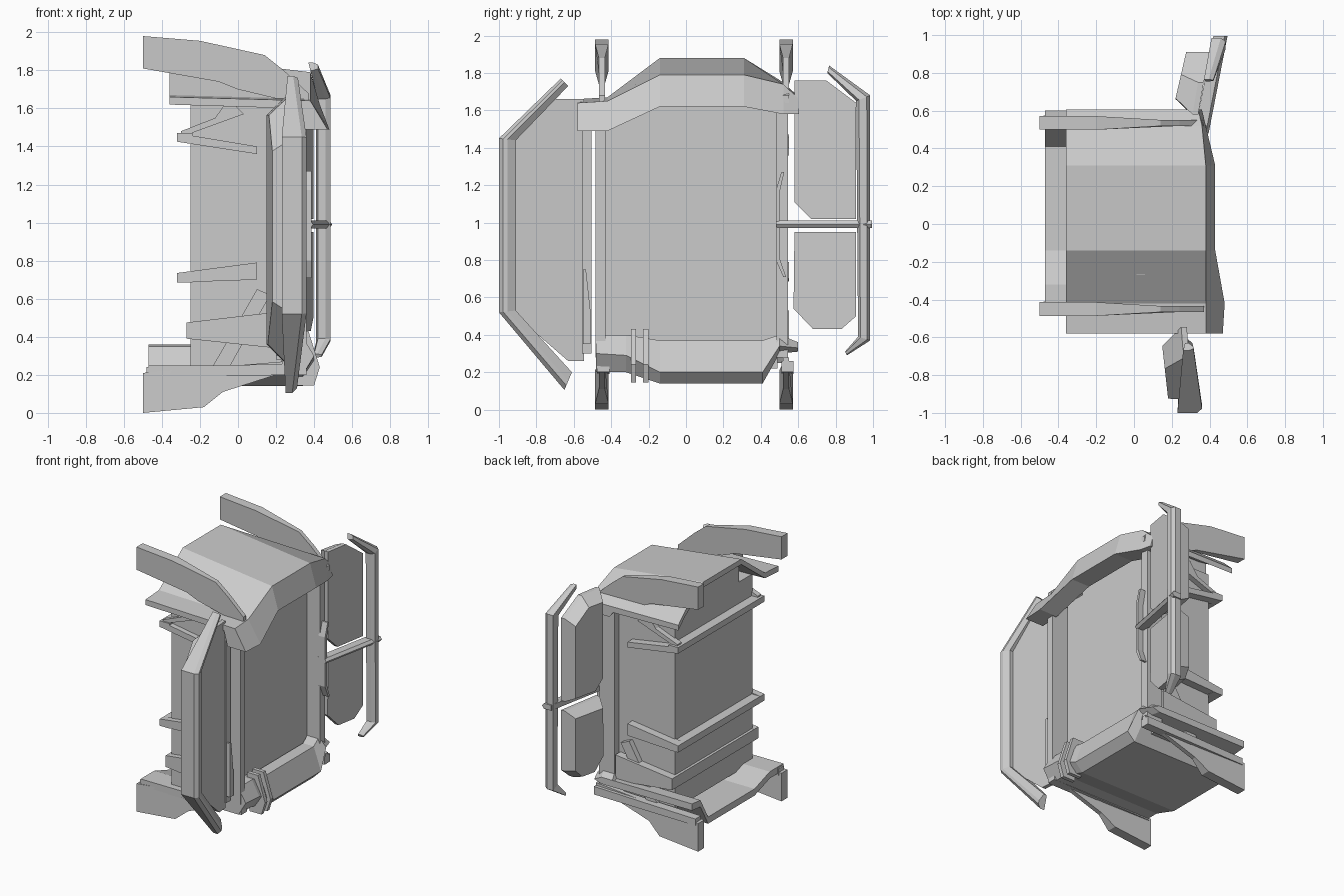
import bpy, bmesh


def loft(name, sections):
    """Closed solid through equal-length rings of points."""
    bm = bmesh.new()
    rings = [[bm.verts.new(p) for p in s] for s in sections]
    n = len(rings[0])
    for a, b in zip(rings, rings[1:]):
        for i in range(n):
            j = (i + 1) % n
            bm.faces.new((a[i], a[j], b[j], b[i]))
    bm.faces.new(rings[0])
    bm.faces.new(rings[-1][::-1])
    bmesh.ops.recalc_face_normals(bm, faces=bm.faces)
    me = bpy.data.meshes.new(name)
    bm.to_mesh(me)
    bm.free()
    ob = bpy.data.objects.new(name, me)
    bpy.context.collection.objects.link(ob)
    return ob


def box(name, x, y, z):
    q = [(x[0], y[0]), (x[1], y[0]), (x[1], y[1]), (x[0], y[1])]
    return loft(name, [[(a, b, h) for a, b in q] for h in z])


def plate(name, xz, y0, y1):
    """Side profile extruded across y."""
    return loft(name, [[(x, y, z) for x, z in xz] for y in (y0, y1)])


def slab(name, yz, front, depth, inset, ref):
    """Wing slab: tilted front outline, smaller back outline."""
    cy, cz = ref
    f = [(front(y), y, z) for y, z in yz]
    m = [(front(y) - 0.03, y, z) for y, z in yz]
    b = [(front(y) - depth, cy + (y - cy) * inset,
          cz + (z - cz) * (1 - (1 - inset) * 0.5)) for y, z in yz]
    return loft(name, [f, m, b])


def rim(name, stations, t1, t2):
    """Station: outer y,z, inner y,z, back x, front x. Ridge spans t1..t2."""
    secs = []
    for oy, oz, iy, iz, xb, xf in stations:
        m = lambda t: (oy + (iy - oy) * t, oz + (iz - oz) * t)
        secs.append([(xb, oy, oz), (xf - 0.025, oy, oz), (xf, *m(t1)),
                     (xf, *m(t2)), (xf - 0.025, iy, iz), (xb + 0.01, iy, iz)])
    return loft(name, secs)


# Main container body
box("body", (-0.25, 0.23), (-0.43, 0.49), (0.22, 1.63))
plate("body_top", [(-0.25, 1.6), (0.23, 1.6), (0.23, 1.72), (-0.25, 1.76)], -0.27, 0.46)

# Front pillars and side hinge strips
box("left_pillar", (0.2, 0.36), (-0.485, -0.43), (0.28, 1.6))
box("right_pillar", (0.21, 0.34), (0.485, 0.545), (0.28, 1.62))
box("left_hinge_strip", (0.2, 0.29), (-0.555, -0.505), (0.3, 1.62))
loft("left_hinge_plate", [[(x, -0.55, 0.35), (x, -0.51, 0.35), (x, -0.51, 0.52),
                           (x, -0.535, 0.75), (x, -0.55, 0.75)] for x in (0.28, 0.32)])

# Top cap: hood falling towards the front (y, rear top, front edge, lip low, front x)
secs = []
for y, t, m, l, f in [(-0.58, 1.66, 1.64, 1.49, 0.47), (-0.42, 1.67, 1.65, 1.49, 0.48),
                      (-0.14, 1.88, 1.79, 1.62, 0.43), (0.31, 1.88, 1.79, 1.62, 0.43),
                      (0.52, 1.75, 1.74, 1.58, 0.38), (0.605, 1.67, 1.66, 1.58, 0.36)]:
    e = min(0.38, f - 0.02)
    secs.append([(-0.36, y, t - 0.04), (-0.36, y, t), (e, y, m), (f, y, l),
                 (f - 0.15, y, l), (f - 0.18, y, m - 0.04)])
loft("top_cap", secs)

# Bottom cap: upturned tray (y, bottom, middle, high, front x)
secs = []
for y, b, m, h, f in [(-0.48, 0.2, 0.3, 0.4, 0.4), (-0.32, 0.2, 0.29, 0.4, 0.4),
                      (-0.14, 0.14, 0.2, 0.37, 0.4), (0.41, 0.14, 0.2, 0.37, 0.4),
                      (0.5, 0.3, 0.34, 0.4, 0.38), (0.6, 0.31, 0.33, 0.36, 0.34)]:
    u = b + 0.05
    secs.append([(-0.47, y, u), (-0.47, y, b), (f - 0.06, y, b), (f, y, m),
                 (f - 0.06, y, h), (f - 0.15, y, h), (f - 0.17, y, u)])
loft("bottom_cap", secs)
for y in (-0.28, -0.215):
    plate("lip_clamp", [(0.28, 0.43), (0.37, 0.43), (0.43, 0.24), (0.4, 0.145), (0.3, 0.145)],
          y - 0.014, y + 0.014)

# Tapered fins above and below, thick at the back and thin at the front
TOP = [(-0.5, 1.98), (-0.2, 1.955), (0.14, 1.88), (0.24, 1.8), (0.37, 1.68),
       (0.37, 1.64), (0.25, 1.64), (0.0, 1.7), (-0.1, 1.74), (-0.5, 1.81)]
LOW = [(-0.5, 0.0), (-0.18, 0.03), (-0.08, 0.11), (0.2, 0.2),
       (0.36, 0.24), (0.36, 0.28), (0.0, 0.25), (-0.5, 0.21)]
for side, yc in (("left", -0.45), ("right", 0.535)):
    for part, prof in (("top_fin", TOP), ("bottom_fin", LOW)):
        loft(side + "_" + part, [[(x, yc + s * (0.036 if x < -0.15 else 0.016), z)
                                  for x, z in prof] for s in (-1, 1)])
    plate(side + "_bottom_rail", [(-0.48, 0.19), (0.36, 0.2), (0.36, 0.26), (-0.48, 0.24)],
          yc - 0.025, yc + 0.04)

# Ribs: back bar with tapered arms along both sides
# (back x, z low, z high, arm front x, z low, z high)
for xb, a, b, xf, c, d in [(-0.32, 1.425, 1.47, 0.1, 1.36, 1.4),
                           (-0.32, 0.685, 0.735, 0.1, 0.7, 0.79),
                           (-0.27, 0.39, 0.475, 0.2, 0.34, 0.53)]:
    box("back_rib", (xb, -0.24), (-0.47, 0.55), (a, b))
    for y0, y1 in ((-0.47, -0.42), (0.48, 0.55)):
        plate("rib_arm", [(xb, a), (xf, c), (xf, d), (xb, b)], y0, y1)
for y0, y1 in ((-0.46, -0.42), (0.48, 0.53)):
    plate("upper_side_brace", [(-0.3, 1.45), (-0.3, 1.48), (-0.12, 1.55), (-0.05, 1.65),
                               (0.03, 1.57)], y0, y1)
    plate("lower_side_brace", [(0.1, 0.65), (0.17, 0.62), (-0.04, 0.25), (-0.13, 0.25)], y0, y1)

# Left wing: one large slab with an outer rim
slab("left_wing_panel", [(-0.545, 0.26), (-0.63, 0.26), (-0.93, 0.52), (-0.93, 1.44),
                         (-0.71, 1.66), (-0.545, 1.66)],
     lambda y: 0.28 - (y + 0.55) * 0.08, 0.13, 0.72, (-0.91, 0.98))
rim("left_wing_rim", [(-0.67, 1.77, -0.63, 1.73, 0.26, 0.315),
                      (-1.0, 1.45, -0.91, 1.44, 0.23, 0.36),
                      (-1.0, 0.52, -0.91, 0.53, 0.23, 0.36),
                      (-0.65, 0.105, -0.61, 0.2, 0.25, 0.31)], 0.25, 0.5)

# Right wing: two slabs, rim, cross strut and latch
tilt = lambda y: 0.34 + (y - 0.58) * 0.17
slab("right_wing_upper_panel", [(0.58, 1.76), (0.75, 1.76), (0.91, 1.64), (0.91, 1.02),
                                (0.67, 1.02), (0.58, 1.11)], tilt, 0.12, 0.74, (0.91, 1.38))
slab("right_wing_lower_panel", [(0.58, 0.95), (0.91, 0.95), (0.91, 0.5), (0.83, 0.43),
                                (0.68, 0.43), (0.575, 0.54)], tilt, 0.12, 0.74, (0.91, 0.69))
rim("right_wing_rim", [(0.765, 1.84, 0.755, 1.8, 0.37, 0.42),
                       (0.985, 1.68, 0.91, 1.65, 0.41, 0.485),
                       (0.985, 0.37, 0.92, 0.39, 0.41, 0.485),
                       (0.86, 0.29, 0.85, 0.31, 0.39, 0.44)], 0.25, 0.8)
loft("right_wing_strut", [[(x - 0.06, y, 0.97), (x, y, 0.97), (x + 0.015, y, 0.99),
                           (x, y, 1.01), (x - 0.06, y, 1.01)]
                          for x, y in ((0.38, 0.48), (0.48, 0.995))])
loft("right_latch", [[(x, 0.52, 0.71), (x, 0.48, 0.8), (x, 0.48, 1.17), (x, 0.51, 1.27),
                      (x, 0.525, 1.27), (x, 0.5, 1.16), (x, 0.5, 0.81), (x, 0.535, 0.71)]
                     for x in (0.33, 0.385)])
